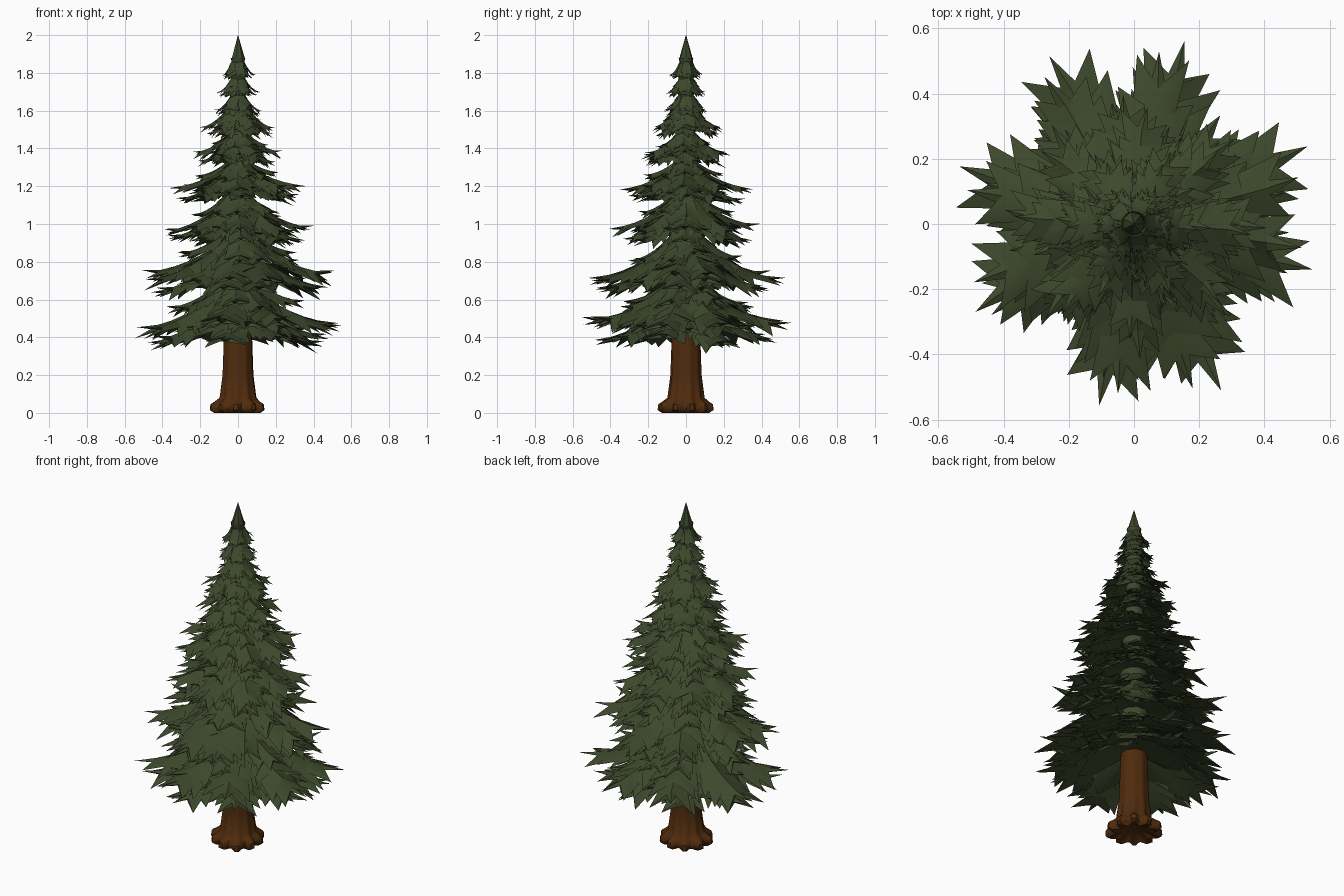
import bpy, math, random
from mathutils import Vector

if "Cube" in bpy.data.objects:
    bpy.data.objects.remove(bpy.data.objects["Cube"])

random.seed(11)
rnd = random.uniform


def material(name, rgb):
    m = bpy.data.materials.new(name)
    m.diffuse_color = (*rgb, 1)
    m.use_nodes = True
    m.node_tree.nodes["Principled BSDF"].inputs["Base Color"].default_value = m.diffuse_color
    return m


GREEN = material("dark pine green", (0.047, 0.065, 0.025))
BROWN = material("bark brown", (0.078, 0.024, 0.004))


def make(name, verts, faces, mat, angle=35):
    me = bpy.data.meshes.new(name)
    me.from_pydata(verts, [], faces)
    me.materials.append(mat)
    ob = bpy.data.objects.new(name, me)
    bpy.context.collection.objects.link(ob)
    bpy.ops.object.select_all(action='DESELECT')
    ob.select_set(True)
    bpy.context.view_layer.objects.active = ob
    bpy.ops.object.mode_set(mode='EDIT')
    bpy.ops.mesh.select_all(action='SELECT')
    bpy.ops.mesh.normals_make_consistent(inside=False)
    bpy.ops.object.mode_set(mode='OBJECT')
    bpy.ops.object.shade_smooth_by_angle(angle=math.radians(angle))
    return ob


def polar(r, a, z):
    return Vector((r * math.cos(a), r * math.sin(a), z))


# a frond: ridged, keeled branch with pointed sprigs along both edges
def frond(verts, faces, ang, r0, za, R, zt, W, thick):
    N = 5
    ca, sa = math.cos(ang), math.sin(ang)

    def add(u, v, z):
        verts.append((u * ca - v * sa, u * sa + v * ca, z))
        return len(verts) - 1

    def height(t):
        return za + (zt - za) * (1 - (1 - min(t, 1)) ** 1.9)

    ts = [i / N * 0.76 for i in range(N + 1)]
    widths = [0.3, 0.55, 0.68, 0.66, 0.5, 0.2]
    us = [r0 + (R - r0) * t for t in ts]
    top = [add(u, 0, height(t)) for u, t in zip(us, ts)]
    low = [add(u, 0, height(t) - thick * (1 - 0.5 * t)) for u, t in zip(us, ts)]
    tip = add(R, rnd(-0.15, 0.15) * W, zt + rnd(-0.03, 0.03) * R)
    for s in (1, -1):
        notch = [add(u, s * W * w, height(t) - W * w * 0.45)
                 for u, t, w in zip(us, ts, widths)]
        for i in range(N):
            w = max(widths[i], widths[i + 1])
            t = ts[i + 1] + rnd(0.08, 0.22)
            sprig = add(r0 + (R - r0) * t, s * W * (w + rnd(0.05, 0.4)),
                        height(t) - W * (w * 0.3 + rnd(-0.05, 0.4)))
            for sp in (top, low):
                faces += [(sp[i], sprig, notch[i]), (sp[i], sp[i + 1], sprig),
                          (sp[i + 1], notch[i + 1], sprig)]
        faces += [(top[-1], notch[-1], tip), (low[-1], notch[-1], tip)]


# jagged skirt that closes each tier around the trunk
def skirt(verts, faces, r0, za, R, zb):
    n, b = 18, len(verts)
    off = rnd(0, 1)
    for i in range(n):
        a = math.tau * (i + off) / n
        k = rnd(0.95, 1.12) if i % 2 else rnd(0.75, 0.85)
        verts.append(polar(r0, a, za))
        verts.append(polar(R * 0.5, a, za + (zb - za) * 0.6))
        verts.append(polar(R * k, a, zb + (rnd(-0.03, 0.0) if i % 2 else 0.03) * R * 3))
        verts.append(polar(r0 * 0.6, a, zb + (za - zb) * 0.3))
    for i in range(n):
        p, q = b + 4 * i, b + 4 * ((i + 1) % n)
        for k in range(3):
            faces.append((p + k, q + k, q + k + 1, p + k + 1))


# tiers: attach height, tip height, reach, number of branches
tiers = [
    (0.67, 0.47, 0.575, 8),
    (0.92, 0.73, 0.53, 8),
    (1.14, 0.98, 0.41, 8),
    (1.31, 1.19, 0.36, 8),
    (1.48, 1.37, 0.245, 6),
    (1.64, 1.51, 0.205, 6),
    (1.70, 1.60, 0.13, 6),
    (1.79, 1.70, 0.115, 6),
    (1.88, 1.79, 0.095, 5),
]
# the two lowest tiers share wide lobes with gaps between them
bottom_angles = [74, 115, 162, 207, 259, 298, 345, 24]
second_angles = [80, 120, 168, 200, 264, 290, 352, 15]

for k, (za, zt, R, n) in enumerate(tiers):
    V, F = [], []
    r0 = 0.015 + 0.1 * R
    skirt(V, F, r0 + 0.015, za, R * 0.56, zt - 0.1 * R)
    for i in range(n):
        a = math.tau * i / n + rnd(-0.1, 0.1)
        if k < 2:
            a = math.radians((bottom_angles, second_angles)[k][i])
        wide = R * (0.25 if n == 8 else 0.34)
        # long upper branch
        frond(V, F, a, r0, za, R * rnd(0.96, 1.02), zt + rnd(-0.04, 0.06) * R,
              wide, 0.08 * R)
        # hanging branch beneath
        frond(V, F, a + rnd(-0.12, 0.12), r0, za - 0.1 * R,
              R * rnd(0.82, 0.92), zt - rnd(0.10, 0.18) * R, wide * 0.9, 0.08 * R)
        # shorter branch filling the gap
        frond(V, F, a + math.pi / n + rnd(-0.1, 0.1), r0, za - 0.03 * R,
              R * rnd(0.62, 0.74), zt - rnd(-0.02, 0.08) * R, wide * 0.9, 0.08 * R)
        # short covering branch above
        frond(V, F, a + rnd(-0.15, 0.35), r0 * 0.8, za + 0.1 * R,
              R * rnd(0.56, 0.68), zt + rnd(0.14, 0.24) * R, wide * 0.7, 0.07 * R)
    make(f"branch_tier_{k + 1}", V, F, GREEN)


# lathe with lobes: rings of height, radius, lobe depth
def lathe(name, rings, n, mat, lobes=1, angle=45):
    V, F = [], []
    lobe = [rnd(0.92, 1.05) for _ in range(lobes)]
    for z, r, d in rings:
        for i in range(n):
            a = math.tau * i / n
            k = lobe[i * lobes // n] if d > 0.1 else 1
            V.append(polar(r * k * (1 + d * math.cos(lobes * a - math.pi * 0.75)), a, z))
    for j in range(len(rings) - 1):
        for i in range(n):
            h = (i + 1) % n
            F.append((j * n + i, j * n + h, j * n + n + h, j * n + n + i))
    F += [tuple(range(n)), tuple(range((len(rings) - 1) * n, len(rings) * n))]
    make(name, V, F, mat, angle)


# pointed top and the green core behind the branches
lathe("tree_top", [(1.80, 0.025, 0), (1.865, 0.036, 0.08), (1.885, 0.034, 0),
                   (1.94, 0.018, 0), (2.0, 0.001, 0)], 7, GREEN)
lathe("foliage_core", [(0.60, 0.08, 0), (1.0, 0.075, 0), (1.4, 0.05, 0),
                       (1.84, 0.022, 0)], 10, GREEN)

# trunk with lobed root flare
lathe("trunk", [(0.03, 0.05, 0), (0.0, 0.112, 0.20), (0.015, 0.136, 0.16),
                (0.045, 0.134, 0.15), (0.06, 0.115, 0.13), (0.08, 0.094, 0.07),
                (0.2, 0.081, 0.03), (0.42, 0.074, 0.02), (0.7, 0.062, 0)],
      40, BROWN, 10)
